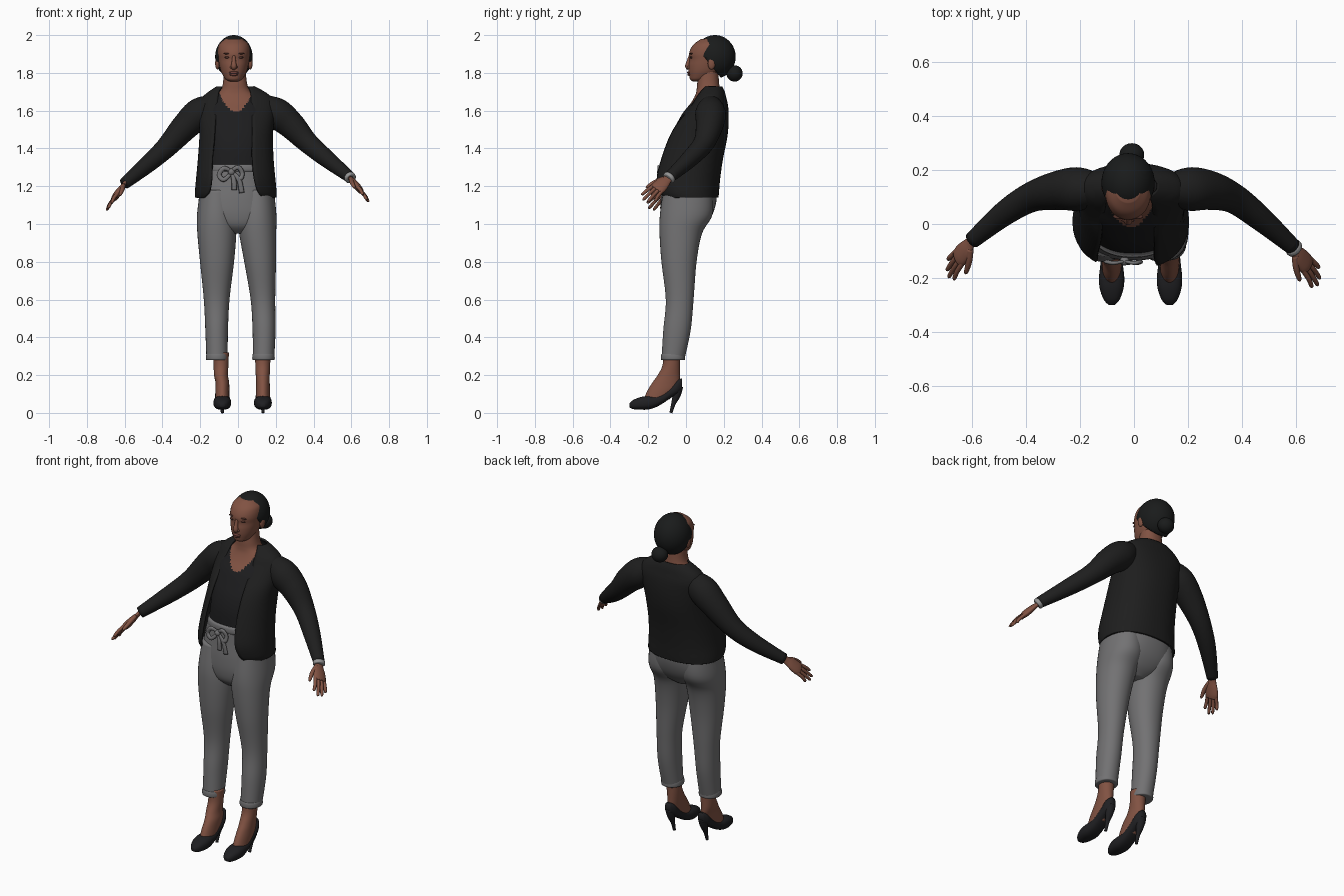
import bpy, bmesh, math
from mathutils import Vector, Matrix


def material(name, r, g, b):
    m = bpy.data.materials.new(name)
    m.diffuse_color = (r, g, b, 1)
    return m


SKIN = material("skin", .22, .085, .055)
LIPS = material("lips", .15, .05, .04)
EYES = material("eyes", .09, .035, .026)
HAIR = material("hair", .010, .011, .011)
JACKET = material("jacket black", .013, .013, .013)
TOP = material("top black", .012, .012, .013)
GREY = material("trouser grey", .17, .168, .172)
SHOE = material("shoe black", .014, .014, .016)
METAL = material("bracelet grey", .3, .3, .3)


def spline(rows, steps=6):
    """Catmull-Rom interpolation of tuples of numbers."""
    rows = [Vector(r) for r in rows]
    out = []
    for i in range(len(rows) - 1):
        a, b, c, d = rows[max(i - 1, 0)], rows[i], rows[i + 1], rows[min(i + 2, len(rows) - 1)]
        for k in range(steps):
            t = k / steps
            out.append(.5 * (2 * b + (c - a) * t + (2 * a - 5 * b + 4 * c - d) * t * t
                             + (3 * b - a - 3 * c + d) * t ** 3))
    return out + [rows[-1]]


def finish(name, bm, mats):
    me = bpy.data.meshes.new(name)
    for f in bm.faces:
        f.smooth = True
    bm.to_mesh(me)
    bm.free()
    for m in mats:
        me.materials.append(m)
    ob = bpy.data.objects.new(name, me)
    bpy.context.collection.objects.link(ob)
    return ob


def loft(name, rings, mats, closed=True, rule=None):
    bm = bmesh.new()
    vs = [[bm.verts.new(p) for p in r] for r in rings]
    n = len(rings[0])
    for a, b in zip(vs, vs[1:]):
        for i in range(n if closed else n - 1):
            j = (i + 1) % n
            bm.faces.new((a[i], a[j], b[j], b[i]))
    if closed:
        bm.faces.new(vs[0])
        bm.faces.new(vs[-1])
    bmesh.ops.recalc_face_normals(bm, faces=bm.faces)
    if rule:
        for f in bm.faces:
            f.material_index = rule(f.calc_center_median())
    return finish(name, bm, mats)


def power(v, e):
    return math.copysign(abs(v) ** e, v)


def level(row, angles, e=.88):
    """Horizontal rounded section: z, centre x, half width, front y, back y."""
    z, cx, hw, yf, yb = row[:5]
    return [(cx + hw * power(math.sin(a), e),
             (yf + yb) / 2 - (yb - yf) / 2 * power(math.cos(a), e), z) for a in angles]


def full(n):
    return [2 * math.pi * i / n for i in range(n)]


def body(name, rows, mats, n=40, steps=6, e=.88, rule=None):
    return loft(name, [level(r, full(n), e) for r in spline(rows, steps)], mats, rule=rule)


def tube(name, rows, mat, n=20, steps=6, flat=1, side=Vector((0, 0, 1))):
    """Tube through x, y, z, radius rows; flat squeezes it along 'side'."""
    pts = spline(rows, steps)
    rings = []
    for i, p in enumerate(pts):
        t = (pts[min(i + 1, len(pts) - 1)] - pts[max(i - 1, 0)]).to_3d().normalized()
        u = t.cross(side).normalized()
        w = u.cross(t)
        rings.append([p.to_3d() + p[3] * (u * math.cos(a) + w * math.sin(a) * flat) for a in full(n)])
    return loft(name, rings, [mat])


def ball(name, loc, radii, mat, cut=None, rot=None):
    bm = bmesh.new()
    bmesh.ops.create_uvsphere(bm, u_segments=36, v_segments=24, radius=1)
    m = Matrix.Translation(loc) @ (rot or Matrix()) @ Matrix.Diagonal((*radii, 1))
    bmesh.ops.transform(bm, matrix=m, verts=bm.verts)
    if cut:
        r = bmesh.ops.bisect_plane(bm, geom=bm.verts[:] + bm.edges[:] + bm.faces[:],
                                   plane_co=cut[0], plane_no=cut[1], clear_inner=True)
        bmesh.ops.contextual_create(bm, geom=[g for g in r["geom_cut"] if isinstance(g, bmesh.types.BMEdge)])
    return finish(name, bm, [mat])


# Torso with neck: black top with scooped neckline
body("torso_and_top", [
    (1.25, -.005, .17, -.112, .14), (1.32, -.005, .168, -.108, .155), (1.40, -.005, .165, -.10, .175),
    (1.47, -.005, .168, -.08, .19), (1.53, -.008, .17, -.05, .195), (1.59, -.01, .165, -.015, .195),
    (1.64, -.012, .15, .025, .19), (1.68, -.013, .11, .048, .185), (1.71, -.015, .076, .056, .18),
    (1.75, -.016, .063, .06, .175), (1.82, -.018, .058, .07, .17)], [TOP, SKIN], n=80, steps=9,
    rule=lambda c: int(c.z > 1.71 or (c.y < .1 and c.z > 1.595 + 13 * (c.x + .012) ** 2)))

# Open jacket: z, centre, half width, front, back, left edge x, right edge x
rings = []
for r in spline([
        (1.14, -.012, .210, -.135, .167, -.175, .13), (1.17, -.012, .211, -.155, .17, -.15, .105),
        (1.24, -.012, .205, -.165, .176, -.138, .085), (1.34, -.012, .196, -.14, .19, -.135, .075),
        (1.45, -.01, .190, -.10, .212, -.125, .075), (1.52, -.008, .192, -.06, .220, -.12, .075),
        (1.58, -.005, .196, -.01, .221, -.115, .073), (1.63, -.005, .197, .03, .217, -.11, .07),
        (1.67, -.005, .178, .055, .208, -.105, .068), (1.70, -.008, .14, .075, .2, -.1, .065),
        (1.725, -.012, .098, .095, .188, -.085, .055)]):
    a0 = math.asin(min(.98, (r[6] - r[1]) / r[2]) ** (1 / .88))
    a1 = 2 * math.pi - math.asin(min(.98, (r[1] - r[5]) / r[2]) ** (1 / .88))
    rings.append(level(r, [a0 + (a1 - a0) * i / 48 for i in range(49)]))
jacket = loft("jacket", rings, [JACKET], closed=False)
mod = jacket.modifiers.new("cloth thickness", "SOLIDIFY")
mod.thickness, mod.offset = .01, 0

# Trousers: hips, two legs with cuffs, gathered waistband
body("trouser_hips", [
    (1.315, -.005, .168, -.118, .15), (1.22, -.008, .188, -.125, .16), (1.13, -.008, .2, -.134, .162),
    (1.05, -.005, .203, -.134, .14), (.99, 0, .14, -.12, .1), (.95, .004, .05, -.08, .05)], [GREY])
LEGS = {
    "left": [(1.18, -.11, .09, -.12, .14), (1.05, -.113, .104, -.138, .14), (.95, -.112, .103, -.14, .085),
             (.8, -.111, .09, -.13, .056), (.6, -.113, .068, -.107, .04), (.44, -.113, .06, -.12, .025),
             (.283, -.111, .056, -.13, -.008)],
    "right": [(1.18, .1, .09, -.12, .14), (1.05, .1, .103, -.138, .14), (.95, .104, .098, -.14, .085),
              (.8, .117, .084, -.13, .056), (.6, .132, .065, -.107, .04), (.44, .138, .061, -.12, .025),
              (.283, .135, .056, -.13, -.008)]}
for side, rows in LEGS.items():
    body("trouser_leg_" + side, rows, [GREY], e=.95)
    z, cx, hw, yf, yb = rows[-1]
    body("trouser_cuff_" + side, [(z + .03, cx, hw, yf, yb), (z + .02, cx, hw + .003, yf - .003, yb + .003),
                                  (z, cx, hw + .003, yf - .003, yb + .003), (z - .004, cx, hw - .004, yf + .004, yb - .004)],
         [GREY], steps=3, e=.95)
body("waistband", [(1.315, -.005, .165, -.116, .15), (1.31, -.005, .17, -.123, .154),
                   (1.285, -.005, .173, -.125, .156), (1.275, -.005, .17, -.118, .15)], [GREY], steps=3)

# Tied bow at the waist
FWD = Vector((0, 1, 0))
ball("bow_knot", (-.035, -.138, 1.275), (.018, .016, .018), GREY)
tube("bow_loop_left", [(-.035, -.138, 1.28, .009), (-.075, -.145, 1.295, .012), (-.10, -.14, 1.26, .013),
                       (-.075, -.145, 1.235, .012), (-.035, -.138, 1.27, .009)], GREY, 10, 6, .6, FWD)
tube("bow_loop_right", [(-.035, -.138, 1.28, .009), (0, -.145, 1.30, .012), (.022, -.14, 1.27, .012),
                        (.01, -.145, 1.24, .012), (-.035, -.138, 1.27, .009)], GREY, 10, 6, .6, FWD)
tube("bow_tail_left", [(-.035, -.14, 1.275, .009), (-.022, -.146, 1.23, .013), (-.02, -.144, 1.18, .014)],
     GREY, 10, 5, .45, FWD)
tube("bow_tail_right", [(-.03, -.14, 1.275, .009), (.005, -.146, 1.235, .013), (.02, -.142, 1.165, .014)],
     GREY, 10, 5, .45, FWD)

# Feet and high-heeled shoes
for side, ax, sx in (("left", -.09, -.083), ("right", .131, .132)):
    body("foot_" + side, [(.32, ax, .042, -.118, -.03), (.25, ax, .039, -.125, -.032), (.2, ax, .037, -.15, -.033),
                          (.16, sx, .036, -.178, -.034), (.12, sx, .037, -.203, -.045),
                          (.07, sx, .036, -.225, -.09)], [SKIN], n=28, e=1)
    shoe = spline([(-.30, .012, .03, .05), (-.28, .03, .02, .068), (-.24, .044, .017, .084), (-.20, .047, .018, .09),
                   (-.16, .043, .03, .092), (-.12, .039, .052, .108), (-.08, .037, .08, .138),
                   (-.045, .034, .1, .175), (-.02, .02, .122, .182)], 5)
    loft("shoe_" + side, [[(sx + r[1] * power(math.cos(a), .8), r[0],
                            (r[2] + r[3]) / 2 + (r[3] - r[2]) / 2 * power(math.sin(a), .8)) for a in full(28)]
                          for r in shoe], [SHOE])
    tube("shoe_heel_" + side, [(sx, -.045, .14, .03), (sx, -.05, .095, .022), (sx, -.066, .05, .012),
                               (sx, -.08, 0, .008)], SHOE, 16, 5, 1, FWD)

# Sleeves and hands
ARMS = {
    "left": ([(-.12, .13, 1.64, .05), (-.2, .13, 1.59, .08), (-.28, .125, 1.515, .073), (-.38, .10, 1.405, .056),
              (-.48, .04, 1.315, .046), (-.6, -.06, 1.215, .031)], Vector((-.695, -.185, 1.08))),
    "right": ([(.12, .13, 1.64, .05), (.2, .13, 1.59, .08), (.28, .125, 1.525, .073), (.37, .095, 1.43, .056),
               (.47, .02, 1.345, .046), (.59, -.085, 1.25, .031)], Vector((.69, -.215, 1.125)))}
for side, (rows, tip) in ARMS.items():
    tube("sleeve_" + side, rows, JACKET, 28)
    wrist = Vector(rows[-1][:3])
    d = tip - wrist
    length = d.length
    d.normalize()
    s = 1 if d.x > 0 else -1
    n = Vector((-d.z * s, 0, d.x * s)).normalized()   # back of the hand
    w = d.cross(n).normalized()
    if w.y > 0:
        w = -w                                        # towards the thumb

    def at(along, across, r, lift=0):
        return (*(wrist + d * length * along + w * across + n * lift), r)

    tube("palm_" + side, [at(-.1, 0, .024), at(.08, 0, .025), at(.25, .002, .036), at(.45, 0, .041),
                          at(.56, 0, .036)], SKIN, 20, 5, .45, n)
    for i, reach in enumerate((.9, 1.0, .97, .84)):
        c = (1.5 - i) * .019
        tube(f"finger_{i + 1}_{side}", [at(.45, c, .010), at(.7, c * 1.2, .0095, .002),
                                        at(reach - .03, c * 1.4, .008, -.003), at(reach, c * 1.42, .004, -.006)],
             SKIN, 10, 4, 1, n)
    tube("thumb_" + side, [at(.15, .018, .013), at(.35, .042, .012, -.008), at(.56, .056, .009, -.014),
                           at(.62, .058, .004, -.016)], SKIN, 10, 4, 1, n)
    if side == "right":
        tube("bracelet", [at(-.02, 0, .029), at(.0, 0, .034), at(.07, 0, .034), at(.09, 0, .028)], METAL, 20, 3, .9, n)

# Head with facial features
CX = -.022
body("head", [(1.755, CX, .022, .036, .09), (1.765, CX, .042, .022, .12), (1.785, CX, .057, .017, .16),
              (1.81, CX, .069, .014, .19), (1.84, CX, .077, .014, .21), (1.87, CX, .082, .018, .22),
              (1.90, CX, .085, .016, .225), (1.93, CX, .083, .026, .22), (1.955, CX, .074, .045, .21),
              (1.98, CX, .045, .08, .18)], [SKIN], e=.95)
tube("nose", [(CX, .022, 1.89, .008), (CX, .014, 1.86, .011), (CX, .01, 1.835, .015), (CX, .018, 1.822, .011)],
     SKIN, 14, 5, 1, FWD)
ball("upper_lip", (CX, .016, 1.801, ), (.026, .01, .007), LIPS)
ball("lower_lip", (CX, .017, 1.791), (.022, .01, .007), LIPS)
for s, side in ((-1, "left"), (1, "right")):
    ball("nostril_" + side, (CX + s * .012, .016, 1.83), (.008, .01, .008), SKIN)
    ball("eye_" + side, (CX + s * .035, .028, 1.882), (.015, .008, .006), EYES)
    ball("eyebrow_" + side, (CX + s * .036, .028, 1.902), (.02, .009, .004), EYES)
    ball("ear_" + side, (CX + s * .087, .135, 1.85), (.012, .02, .032), SKIN)

# Swept-back hair with a low bun
ball("hair", (CX, .153, 1.885), (.099, .11, .115), HAIR, ((0, .04, 1.955), (0, 1.25, 1)))
ball("hair_bun", (-.008, .257, 1.797), (.046, .043, .043), HAIR)
